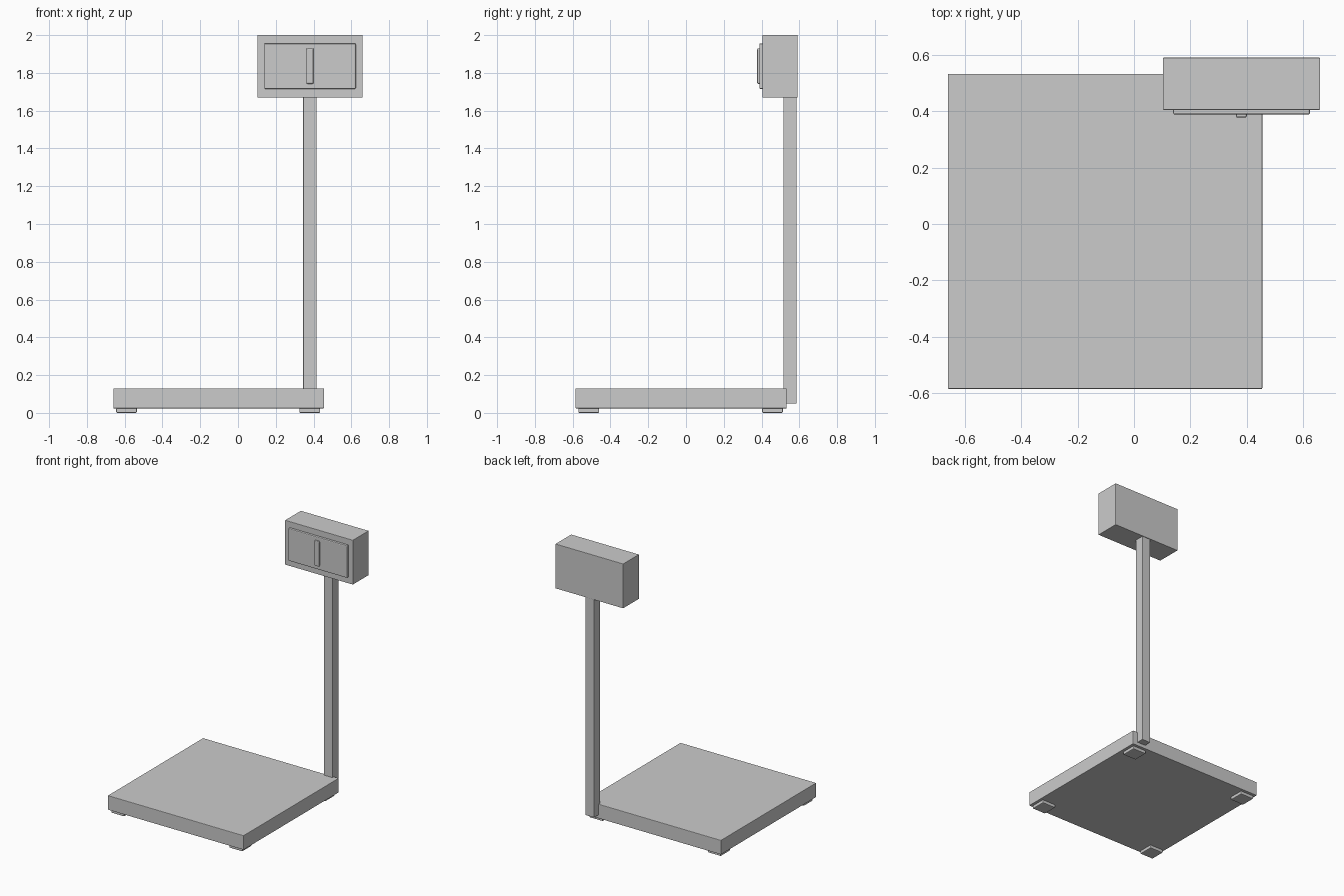
import bpy
import bmesh
from mathutils import Vector

cube = bpy.data.objects.get("Cube")
if cube:
    bpy.data.objects.remove(cube, do_unlink=True)

grey = bpy.data.materials.new("light_grey")
grey.use_nodes = True
GREY = (0.6, 0.6, 0.6, 1)
grey.diffuse_color = GREY
grey.node_tree.nodes["Principled BSDF"].inputs["Base Color"].default_value = GREY


def box(name, x, y, z, bevel=0.0):
    """Box spanning the given (low, high) ranges, with softened edges."""
    bm = bmesh.new()
    bmesh.ops.create_cube(bm, size=1)
    size = Vector([r[1] - r[0] for r in (x, y, z)])
    bmesh.ops.scale(bm, vec=size, verts=bm.verts)
    mesh = bpy.data.meshes.new(name)
    bm.to_mesh(mesh)
    bm.free()
    mesh.materials.append(grey)
    obj = bpy.data.objects.new(name, mesh)
    obj.location = [sum(r) / 2 for r in (x, y, z)]
    bpy.context.collection.objects.link(obj)
    if bevel:
        mod = obj.modifiers.new("soft_edges", 'BEVEL')
        mod.width = bevel
        mod.segments = 2
    return obj


# Weighing platform and its four feet
box("platform", (-0.66, 0.455), (-0.585, 0.533), (0.024, 0.13), 0.003)
for side, x in (("right", -0.645), ("left", 0.325)):
    for end, y in (("front", -0.57), ("back", 0.403)):
        box(f"{end}_{side}_foot", (x, x + 0.11), (y, y + 0.11), (0, 0.026), 0.006)

# Upright post behind the platform
box("post", (0.345, 0.415), (0.515, 0.585), (0.05, 1.68), 0.002)

# Display head with raised panel and central indicator bar
box("display_head", (0.103, 0.66), (0.405, 0.59), (1.67, 2.0), 0.002)
box("display_panel", (0.139, 0.624), (0.388, 0.41), (1.715, 1.956), 0.006)
box("indicator_bar", (0.362, 0.4), (0.377, 0.395), (1.742, 1.93), 0.006)
